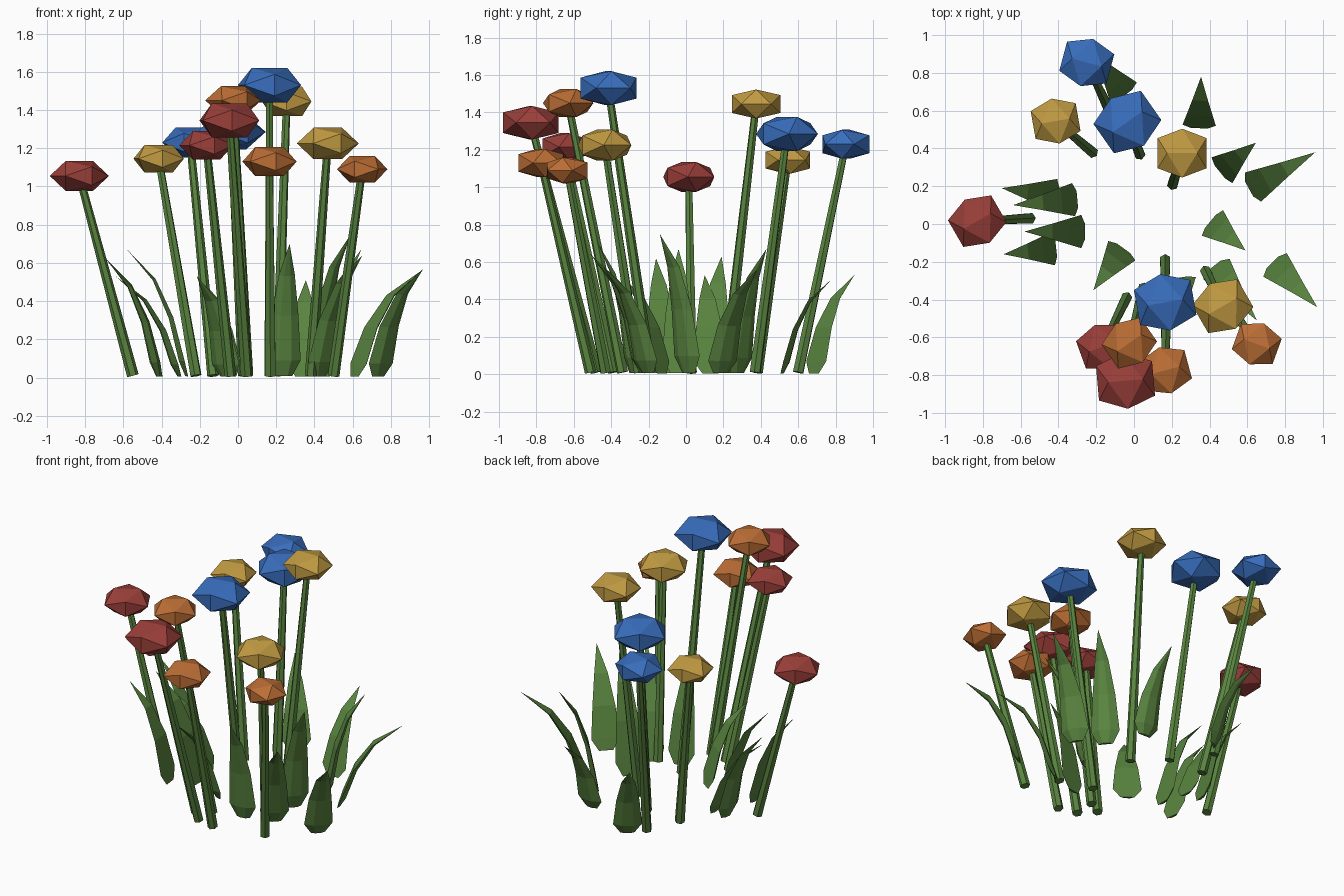
import bpy, bmesh, math
from mathutils import Vector, Matrix

cube = bpy.data.objects.get("Cube")
if cube:
    bpy.data.objects.remove(cube, do_unlink=True)


def material(name, rgb):
    mat = bpy.data.materials.new(name)
    mat.use_nodes = True
    mat.diffuse_color = (*rgb, 1)
    bsdf = next(n for n in mat.node_tree.nodes if n.type == 'BSDF_PRINCIPLED')
    bsdf.inputs["Base Color"].default_value = (*rgb, 1)
    return mat


green = material("leaf green", (0.1, 0.23, 0.05))
red = material("petal red", (0.33, 0.05, 0.042))
blue = material("petal blue", (0.04, 0.155, 0.51))
yellow = material("petal yellow", (0.54, 0.33, 0.055))
orange = material("petal orange", (0.5, 0.155, 0.035))


def finish(name, bm, mat):
    bmesh.ops.recalc_face_normals(bm, faces=bm.faces)
    mesh = bpy.data.meshes.new(name)
    bm.to_mesh(mesh)
    bm.free()
    mesh.materials.append(mat)
    obj = bpy.data.objects.new(name, mesh)
    bpy.context.collection.objects.link(obj)
    return obj


# Tapered six-sided stem between two points
def stem(name, base, top):
    axis = top - base
    turn = axis.to_track_quat('Z', 'Y').to_matrix().to_4x4()
    bm = bmesh.new()
    bmesh.ops.create_cone(bm, cap_ends=True, segments=6, radius1=0.031, radius2=0.02,
                          depth=axis.length,
                          matrix=Matrix.Translation((base + top) / 2) @ turn)
    finish(name, bm, green)


# Flattened icosahedron with an edge on top
def flower_head(name, centre, radius, spin, mat):
    golden = (1 + math.sqrt(5)) / 2
    unit = radius / math.hypot(1, golden)
    bm = bmesh.new()
    for a in (-1, 1):
        for b in (-golden, golden):
            for co in ((a, 0, b), (0, b, a), (b, a, 0)):
                bm.verts.new(Vector(co) * unit)
    bmesh.ops.convex_hull(bm, input=bm.verts)
    place = (Matrix.Translation(centre) @ Matrix.Rotation(math.radians(spin), 4, 'Z')
             @ Matrix.Diagonal((1, 1, 0.6, 1)))
    bmesh.ops.transform(bm, matrix=place, verts=bm.verts)
    finish(name, bm, mat)


# Leaf profile rows: reach outward, height, width (all as fractions)
BLADE = [(-0.03, 0.01, 0.5), (0.03, 0.13, 1), (0.22, 0.47, 0.8), (0.52, 0.77, 0.48)]


# Thin blade with a faceted back, arching out from its base to its tip
def leaf(name, base, tip, height, half_width=0.088):
    root = Vector((*base, 0))
    reach = Vector((*tip, 0)) - root
    out = reach.normalized()
    side = Vector((-out.y, out.x, 0))
    bm = bmesh.new()
    rows = []
    for u, h, w in BLADE:
        mid = root + reach * u + Vector((0, 0, height * h))
        s = side * half_width * w
        back = (out - Vector((0, 0, u))) * 0.03 * w
        rows.append([bm.verts.new(p) for p in
                     (mid - s, mid - s * 0.4 + back, mid + s * 0.4 + back, mid + s)])
    point = bm.verts.new(root + reach + Vector((0, 0, height)))
    bm.faces.new(rows[0])
    for i in range(4):
        j = (i + 1) % 4
        for low, high in zip(rows, rows[1:]):
            bm.faces.new((low[i], low[j], high[j], high[i]))
        bm.faces.new((rows[-1][i], rows[-1][j], point))
    finish(name, bm, green)


# Flowers: head centre, stem base, head radius, spin, colour
flowers = [
    ((-0.83, 0.015, 1.055), (-0.55, 0.03), 0.155, 30, red),
    ((-0.415, 0.545, 1.145), (-0.22, 0.38), 0.142, 10, yellow),
    ((-0.25, 0.855, 1.23), (-0.13, 0.6), 0.152, -15, blue),
    ((-0.035, 0.54, 1.285), (0.03, 0.37), 0.18, 35, blue),
    ((0.255, 0.375, 1.445), (0.205, 0.21), 0.152, 0, yellow),
    ((0.165, -0.415, 1.53), (0.165, -0.19), 0.178, 10, blue),
    ((0.47, -0.435, 1.225), (0.38, -0.25), 0.162, 30, yellow),
    ((0.65, -0.635, 1.09), (0.5, -0.43), 0.135, -20, orange),
    ((0.165, -0.775, 1.13), (0.17, -0.51), 0.148, 15, orange),
    ((-0.025, -0.63, 1.45), (0.05, -0.34), 0.147, 35, orange),
    ((-0.045, -0.83, 1.345), (0.045, -0.48), 0.175, 5, red),
    ((-0.165, -0.65, 1.215), (-0.04, -0.39), 0.145, 20, red),
]
for n, (head, base, radius, spin, mat) in enumerate(flowers, 1):
    stem(f"stem_{n}", Vector((*base, 0.01)), Vector(head))
    flower_head(f"flower_head_{n}", Vector(head), radius, spin, mat)

# Leaves: base, tip, height
leaves = [
    ((0.74, -0.21), (0.97, -0.44), 0.57),
    ((0.41, 0.01), (0.59, -0.14), 0.75),
    ((0.62, 0.19), (0.96, 0.38), 0.56),
    ((0.345, 0.515), (0.355, 0.78), 0.51),
    ((-0.05, 0.69), (-0.21, 0.9), 0.53),
    ((0.46, 0.28), (0.645, 0.43), 0.67),
    ((0.43, -0.23), (0.65, -0.51), 0.64),
    ((0.24, -0.29), (0.27, -0.47), 0.7),
    ((-0.06, -0.135), (-0.215, -0.35), 0.53),
    ((-0.41, 0.15), (-0.7, 0.19), 0.63),
    ((-0.31, 0.13), (-0.64, 0.1), 0.53),
    ((-0.42, -0.13), (-0.69, -0.16), 0.62),
    ((-0.27, -0.04), (-0.58, -0.04), 0.67),
]
for n, (base, tip, height) in enumerate(leaves, 1):
    leaf(f"leaf_{n}", base, tip, height)
